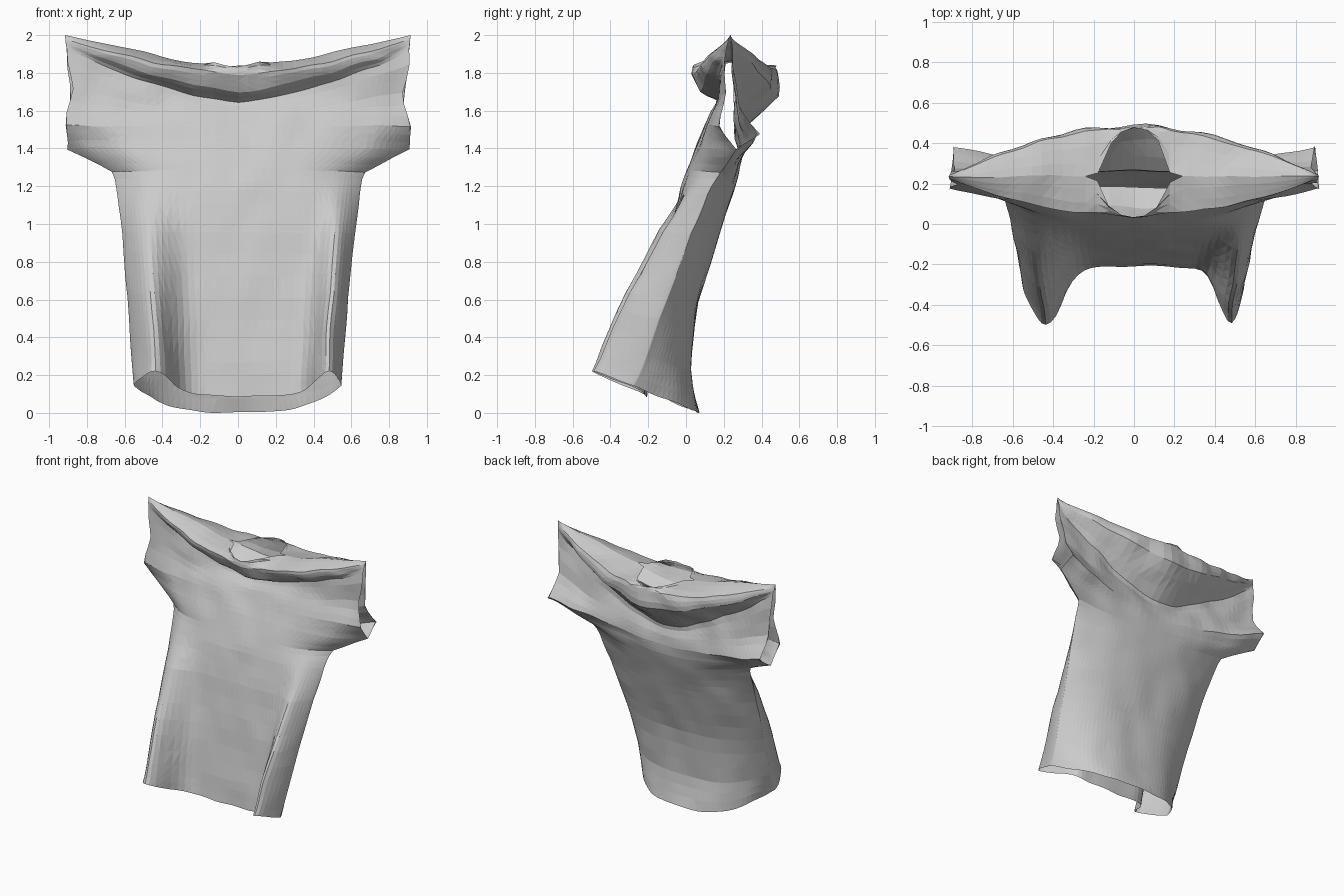
import bpy, bmesh, math
from mathutils import Vector, noise

cube = bpy.data.objects.get("Cube")
if cube:
    bpy.data.objects.remove(cube)

COLS = 48      # columns across each cloth panel
SUB = 3        # rows between key rows
HOLE = 0.196   # half width of the neck hole, as a share of the panel width

# Key rows: half width, edge z, edge y, centre z, centre y, roundness, side lobe, hem tilt
torso_front = [
    (.55, 0, -.28, -.03, -.21, 4, -.28, .4),
    (.56, .2, -.21, .18, -.19, 4, -.27, .3),
    (.587, .58, -.1, .58, -.14, 4, -.21, .15),
    (.615, .95, .03, .95, -.08, 4, -.11, .05),
    (.64, 1.16, .12, 1.18, -.03, 4, -.03, 0),
    (.66, 1.27, .18, 1.29, .01, 4, 0, 0),
    (.91, 1.39, .27, 1.42, .06, 4, 0, 0)]
back_centre = [(0, .07), (.2, .02), (.58, .06), (.9, .16), (1.07, .22), (1.16, .25), (1.24, .275)]
torso_back = [r[:3] + c + (3.2, 0, r[7]) for r, c in zip(torso_front, back_centre)]

# Sleeve and yoke rows: the panels part at the cuffs and meet again at the shoulders
yoke_front = [
    (.91, 1.51, .17, 1.51, .1, 3, 0, 0),
    (.88, 1.7, .2, 1.58, .135, 2, 0, 0),
    (.905, 1.93, .215, 1.64, .185, 2, 0, 0),
    (.91, 1.955, .22, 1.7, .08, 2, 0, 0),
    (.912, 1.975, .225, 1.79, .035, 2, 0, 0)]
yoke_back = [
    (.89, 1.47, .39, 1.31, .285, 2, 0, 0),
    (.88, 1.62, .275, 1.38, .28, 2, 0, 0),
    (.905, 1.93, .245, 1.45, .25, 2, 0, 0),
    (.91, 1.955, .24, 1.67, .495, 1.8, 0, 0),
    (.912, 1.975, .235, 1.8, .485, 1.8, 0, 0)]


def blend(rows):
    out = []
    for a, b in zip(rows, rows[1:]):
        out += [tuple(p + (q - p) * s / SUB for p, q in zip(a, b)) for s in range(SUB)]
    return out + [rows[-1]]


def row_point(row, u):
    w, ze, ye, zc, yc, k, lobe, tilt = row
    e = min(1, abs(u))
    # The lobe is broad on the right side and narrow on the left
    middle, spread = (.8, .21) if u < 0 else (.87, .15)
    y = ye + (yc - ye) * (1 - e ** k)
    y += lobe * math.exp(-((e - middle) / spread) ** 2) * math.sqrt(1 - e ** 10)
    z = zc + (ze - zc) * e ** 1.5 + tilt * (.07 - y)
    return Vector((w * u, y, z))


def shoulder_point(u, side):
    # Shoulder line, split into a round hole at the neck
    gap = .22 * math.sqrt(max(0, 1 - (u / HOLE) ** 2))
    y = .235 + .03 * max(0, 1 - abs(u) / HOLE) + side * gap
    return Vector((.915 * u, y, 1.83 + .17 * abs(u) ** 1.2))


def wrinkle(p):
    # Shallow creases that grow stronger around the yoke
    amount = .01 + .012 * max(0, min(1, (p.z - 1.3) / .4))
    if p.z > 1.9:
        amount = .008
    return p + noise.noise_vector(p * 6) * amount


def add_panel(bm, rows, side):
    us = [math.sin(math.pi * (i / COLS - .5)) for i in range(COLS + 1)]
    grid = [[row_point(r, u) for u in us] for r in blend(rows)]
    last, seam = grid[-1], [shoulder_point(u, side) for u in us]
    grid += [[a.lerp(b, t) for a, b in zip(last, seam)] for t in (.35, .7, 1)]
    verts = [[bm.verts.new(wrinkle(p)) for p in line] for line in grid]
    for lo, hi in zip(verts, verts[1:]):
        for i in range(COLS):
            quad = (lo[i], lo[i + 1], hi[i + 1], hi[i])
            bm.faces.new(quad if side < 0 else quad[::-1])


# Shirt: front and back panels welded along the sides, underarms and shoulders
bm = bmesh.new()
add_panel(bm, torso_front + yoke_front, -1)
# The hem edge of both panels shares its side points, so only the centres differ
add_panel(bm, torso_back + yoke_back, 1)
bmesh.ops.remove_doubles(bm, verts=bm.verts, dist=.0005)
inner = [v for v in bm.verts if not v.is_boundary]
bmesh.ops.smooth_vert(bm, verts=inner, factor=.5, use_axis_x=True, use_axis_y=True, use_axis_z=True)
bmesh.ops.triangulate(bm, faces=bm.faces)
floor = min(v.co.z for v in bm.verts)
for v in bm.verts:
    v.co.z -= floor
mesh = bpy.data.meshes.new("shirt")
bm.to_mesh(mesh)
bm.free()
shirt = bpy.data.objects.new("shirt", mesh)
bpy.context.collection.objects.link(shirt)

# Plain grey cloth
cloth = bpy.data.materials.new("grey_cloth")
cloth.use_nodes = True
grey = (.6, .6, .6, 1)
cloth.diffuse_color = grey
cloth.node_tree.nodes["Principled BSDF"].inputs["Base Color"].default_value = grey
mesh.materials.append(cloth)
